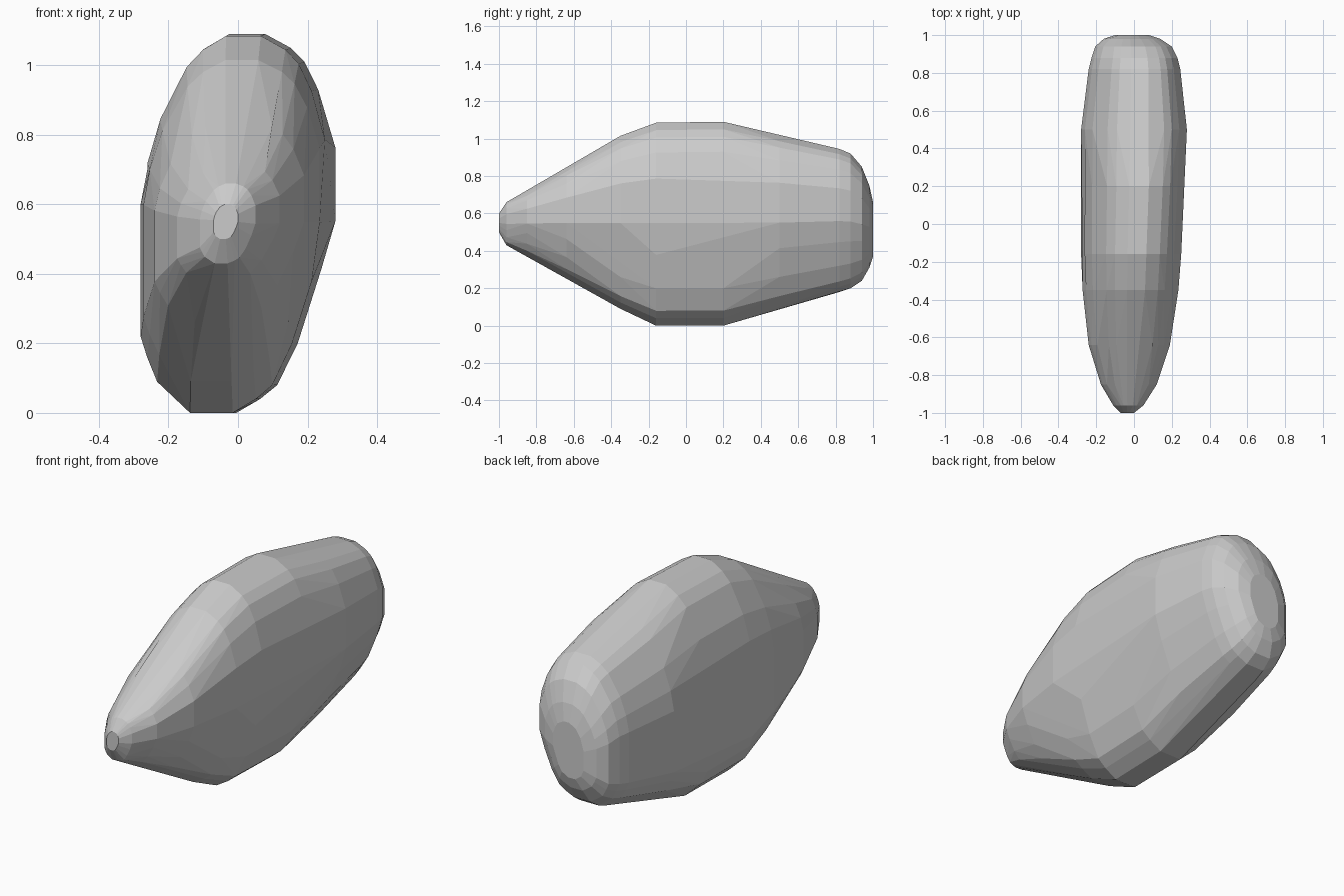
import bpy, bmesh

# Leaning cross-section outline (x, z) at the thickest part of the stone
PROFILE = [(-0.13, 0), (0, 0), (0.07, 0.04), (0.12, 0.08), (0.18, 0.2), (0.24, 0.38),
           (0.28, 0.54), (0.28, 0.79), (0.24, 0.93), (0.2, 1.01), (0.16, 1.05),
           (0.085, 1.09), (-0.02, 1.09), (-0.09, 1.05), (-0.14, 1.0), (-0.22, 0.85),
           (-0.26, 0.72), (-0.28, 0.6), (-0.28, 0.22), (-0.26, 0.16), (-0.23, 0.09),
           (-0.16, 0.03)]

# Stations along the stone: y, left x, right x, bottom z, top z
STATIONS = [(-1.0, -0.07, 0.0, 0.50, 0.60),
            (-0.96, -0.11, 0.05, 0.43, 0.66),
            (-0.85, -0.175, 0.12, 0.375, 0.72),
            (-0.64, -0.24, 0.19, 0.26, 0.845),
            (-0.35, -0.272, 0.235, 0.09, 1.015),
            (-0.16, -0.28, 0.25, 0.0, 1.085),
            (0.2, -0.28, 0.27, 0.0, 1.09),
            (0.5, -0.28, 0.28, 0.09, 1.02),
            (0.82, -0.24, 0.245, 0.18, 0.945),
            (0.88, -0.225, 0.23, 0.20, 0.92),
            (0.94, -0.205, 0.20, 0.24, 0.85),
            (0.98, -0.16, 0.14, 0.31, 0.75),
            (1.0, -0.10, 0.08, 0.37, 0.66)]

# Scale the outline at every station and wrap a faceted hull around them
bm = bmesh.new()
for y, x0, x1, z0, z1 in STATIONS:
    for px, pz in PROFILE:
        bm.verts.new((x0 + (px + 0.28) / 0.56 * (x1 - x0), y,
                      z0 + pz / 1.09 * (z1 - z0)))
result = bmesh.ops.convex_hull(bm, input=bm.verts[:])
spare = {g for g in result["geom_interior"] + result["geom_unused"]
         if isinstance(g, bmesh.types.BMVert)}
bmesh.ops.delete(bm, geom=list(spare), context='VERTS')

# Merge nearly flat neighbours into larger chipped facets
bmesh.ops.dissolve_limit(bm, angle_limit=0.06, verts=bm.verts[:], edges=bm.edges[:])
bmesh.ops.recalc_face_normals(bm, faces=bm.faces[:])

mesh = bpy.data.meshes.new("stone")
bm.to_mesh(mesh)
bm.free()
stone = bpy.data.objects.new("stone", mesh)
bpy.context.collection.objects.link(stone)
